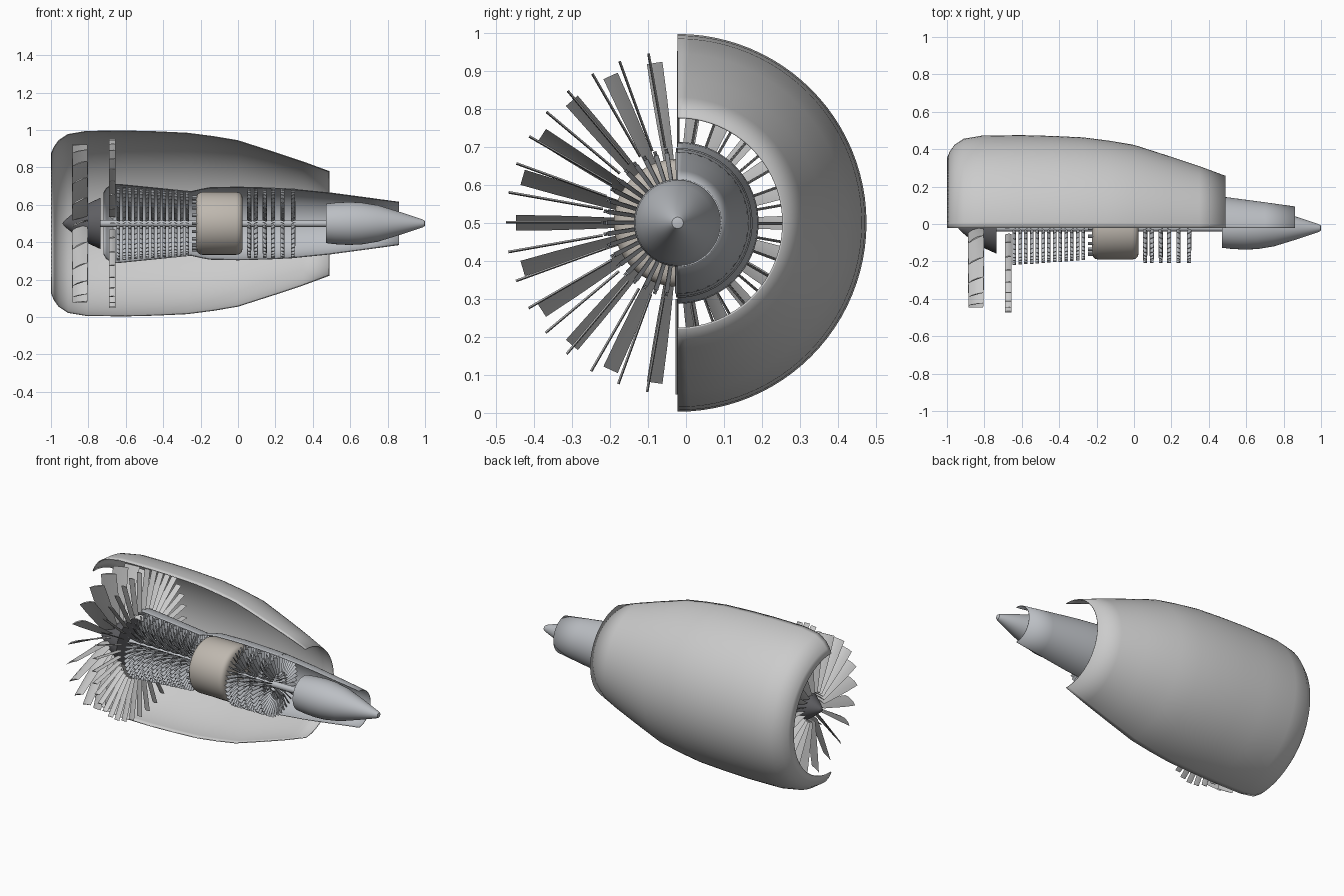
import bpy, bmesh, math

if "Cube" in bpy.data.objects:
    bpy.data.objects.remove(bpy.data.objects["Cube"])

CY, CZ = -0.022, 0.5  # engine axis


def material(name, c):
    m = bpy.data.materials.new(name)
    m.diffuse_color = (*c, 1)
    m.use_nodes = True
    m.node_tree.nodes["Principled BSDF"].inputs["Base Color"].default_value = m.diffuse_color
    return m


DARK = material("dark_grey", (0.12, 0.12, 0.13))
BEIGE = material("warm_grey", (0.52, 0.48, 0.43))
STEEL = material("steel", (0.50, 0.52, 0.55))


def finish(name, bm, mat=None, angle=35):
    me = bpy.data.meshes.new(name)
    bm.to_mesh(me)
    bm.free()
    ob = bpy.data.objects.new(name, me)
    bpy.context.collection.objects.link(ob)
    if mat:
        me.materials.append(mat)
    bpy.ops.object.select_all(action='DESELECT')
    ob.select_set(True)
    bpy.context.view_layer.objects.active = ob
    bpy.ops.object.shade_smooth_by_angle(angle=math.radians(angle))
    return ob


def lathe(name, profile, sweep=2 * math.pi, steps=64, mat=None, wall=0):
    """Spin (x, radius) points round the engine axis; half sweep covers +y."""
    bm = bmesh.new()
    rings = []
    for k in range(steps + 1):
        a = sweep * k / steps
        rings.append([bm.verts.new((x, CY + r * math.sin(a), CZ + r * math.cos(a)))
                      for x, r in profile])
    for p, q in zip(rings, rings[1:]):
        for i in range(len(profile) - 1):
            bm.faces.new((p[i], p[i + 1], q[i + 1], q[i]))
    bmesh.ops.remove_doubles(bm, verts=bm.verts, dist=1e-5)
    ob = finish(name, bm, mat)
    if wall:
        mod = ob.modifiers.new("wall", 'SOLIDIFY')
        mod.thickness = wall
        mod.offset = -1
    return ob


def blade_ring(name, x0, count, sections, thick, mat=None, camber=0.0, phase=0.0):
    """Ring of blades; sections are (radius, chord, stagger in degrees)."""
    bm = bmesh.new()
    for n in range(count):
        a = 2 * math.pi * (n + phase) / count
        ca, sa = math.cos(a), math.sin(a)
        loops = []
        for r, chord, stagger in sections:
            s = math.radians(stagger)
            h, w, b = chord / 2, thick / 2, camber * chord
            pts = [(-h, 0), (-h * .4, b + w), (h * .4, b + w),
                   (h, 0), (h * .4, b - w), (-h * .4, b - w)]
            loop = []
            for u, v in pts:
                x = u * math.cos(s) - v * math.sin(s)
                t = u * math.sin(s) + v * math.cos(s)
                loop.append(bm.verts.new((x0 + x, CY + t * ca - r * sa,
                                          CZ + t * sa + r * ca)))
            loops.append(loop)
        for p, q in zip(loops, loops[1:]):
            for i in range(6):
                j = (i + 1) % 6
                bm.faces.new((p[i], p[j], q[j], q[i]))
        bm.faces.new(loops[0][::-1])
        bm.faces.new(loops[-1])
    bmesh.ops.recalc_face_normals(bm, faces=bm.faces)
    return finish(name, bm, mat)


# Half nacelle, cut open on the front side
lathe("nacelle_half", [(-1, .375), (-.985, .41), (-.96, .445), (-.91, .478), (-.81, .495),
                       (-.6, .497), (-.44, .493), (-.27, .485), (-.13, .467), (0, .445),
                       (.2, .381), (.35, .331), (.488, .28)],
      sweep=math.pi, steps=48, wall=.005)

# Half core cowl
lathe("core_cowl_half", [(-.72, .165), (-.705, .19), (-.67, .213), (-.62, .21), (-.4, .188),
                         (-.25, .173), (-.2, .185), (-.15, .194), (0, .197), (.15, .193),
                         (.28, .187), (.49, .166), (.7, .138), (.86, .116)],
      sweep=math.pi, steps=48, mat=STEEL, wall=.004)

# Spinner, shaft, combustor and tail cone
lathe("spinner", [(-.94, 0), (-.925, .018), (-.89, .047), (-.84, .085), (-.79, .112),
                  (-.735, .137), (-.735, 0)], mat=DARK)
lathe("main_shaft", [(-.9, 0), (-.9, .019), (.5, .019), (.5, 0)], steps=24, mat=STEEL)
lathe("combustor", [(-.225, 0), (-.225, .135), (-.219, .153), (-.207, .164), (-.19, .168),
                    (-.01, .168), (.008, .164), (.02, .153), (.025, .135), (.025, 0)],
      mat=BEIGE)
lathe("tail_cone", [(.47, 0), (.47, .105), (.52, .111), (.59, .115), (.66, .112), (.75, .097),
                    (.87, .06), (.985, .022), (.998, .015), (1, .008), (1, 0)], mat=STEEL)

# Fuel nozzles round the front of the combustor
bm = bmesh.new()
for n in range(20):
    a = 2 * math.pi * n / 20
    ret = bmesh.ops.create_cone(bm, cap_ends=True, segments=8, radius1=.009,
                                radius2=.009, depth=.03)
    for v in ret["verts"]:
        x, y, z = v.co
        v.co = (-.23 + z, CY + y + .14 * math.sin(a), CZ + x + .14 * math.cos(a))
bmesh.ops.recalc_face_normals(bm, faces=bm.faces)
finish("fuel_nozzles", bm, STEEL)

# Fan blades, twisted from root to tip
blade_ring("fan_blades", -.845, 22,
           [(.09, .085, 15), (.17, .088, 18), (.25, .091, 22), (.33, .092, 25), (.425, .088, 28)],
           .007, camber=.06, phase=.5)

# Outlet guide vanes
blade_ring("guide_vanes", -.672, 36,
           [(.2, .036, 4), (.285, .036, 4), (.37, .036, 4), (.452, .036, 4)], .006, camber=.05)

# Compressor rows, alternating rotor and stator
for i in range(13):
    x = -.64 + i * .0308
    tip = .197 - i * .0021
    turn = 25 if i % 2 else -25
    blade_ring(f"compressor_row_{i + 1}", x, 40,
               [(.08, .02, turn * .6), (.14, .02, turn * .8), (tip, .02, turn)],
               .004, STEEL, camber=.08)

# Turbine rows
for i, x in enumerate((.06, .095, .143, .187, .238, .295)):
    turn = 30 if i % 2 else -30
    blade_ring(f"turbine_row_{i + 1}", x, 40,
               [(.08, .024, turn * .6), (.135, .024, turn * .8), (.186, .024, turn)],
               .005, STEEL, camber=.1)
